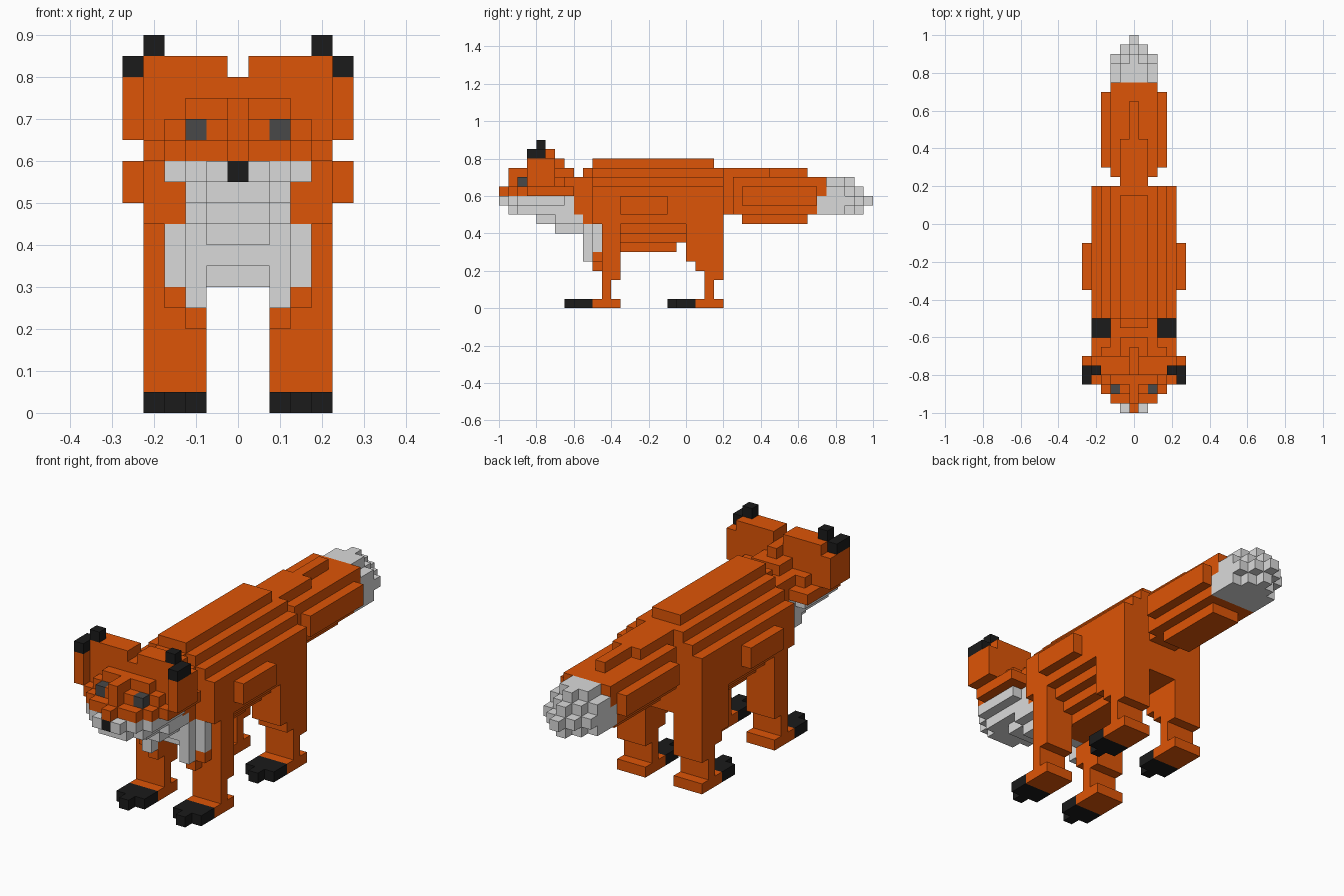
import bpy
import bmesh

cube = bpy.data.objects.get("Cube")
if cube:
    bpy.data.objects.remove(cube, do_unlink=True)

U = 0.05  # block size


def material(name, rgb):
    mat = bpy.data.materials.new(name)
    mat.use_nodes = True
    col = (*rgb, 1.0)
    mat.diffuse_color = col
    bsdf = next(n for n in mat.node_tree.nodes if n.type == 'BSDF_PRINCIPLED')
    bsdf.inputs["Base Color"].default_value = col
    bsdf.inputs["Roughness"].default_value = 0.9
    return mat


MATS = [material("orange_fur", (0.73, 0.09, 0.002)),
        material("white_fur", (0.70, 0.70, 0.70)),
        material("black_fur", (0.011, 0.011, 0.011)),
        material("grey_eye", (0.065, 0.065, 0.065))]
O, W, K, E = range(4)

# Each box: colour, first and last column out from the middle, y range, z range

# Torso: each wider layer is one block shorter at top and bottom
body = [(O, 0, a, -10, 4, 5 + a, 17 - a) for a in (2, 3, 4)]
body += [
    (O, 0, 1, -10, 3, 12, 16), (O, 0, 1, -9, -1, 6, 8),       # spine, belly
    (O, 5, 5, -7, -2, 10, 12),                                # flank
    (O, 0, 1, -11, -10, 9, 15), (O, 0, 2, -11, -10, 9, 14),   # neck root
    (W, 0, 3, -10, -9, 6, 9), (W, 0, 1, -11, -10, 7, 9),      # chest
    (W, 2, 2, -11, -10, 5, 9),
    (O, 3, 3, -10, -9, 5, 6), (O, 2, 2, -10, -9, 4, 6),
]

head = [
    (O, 0, 2, -12, -10, 10, 14),                              # neck
    (O, 0, 4, -17, -12, 12, 13), (O, 0, 2, -17, -12, 13, 14), # skull
    (O, 0, 3, -17, -13, 13, 14), (O, 0, 1, -14, -12, 14, 15),
    (O, 0, 0, -14, -13, 15, 16), (O, 0, 4, -16, -14, 13, 16),
    (O, 0, 2, -17, -16, 14, 15),                              # brow
    (O, 0, 3, -18, -17, 12, 13), (O, 0, 1, -18, -17, 13, 14), # face
    (O, 0, 0, -19, -17, 12, 15), (O, 0, 2, -19, -18, 12, 13),
    (O, 0, 0, -20, -19, 12, 13),
    (E, 2, 2, -18, -17, 13, 14),                              # eyes
]

ears = [
    (O, 1, 4, -16, -14, 16, 17), (O, 5, 5, -17, -14, 13, 16),
    (K, 5, 5, -17, -15, 16, 17), (K, 4, 4, -16, -15, 17, 18),
]

muzzle = [
    (W, 1, 1, -20, -19, 11, 12), (W, 0, 2, -19, -18, 11, 12),
    (W, 0, 1, -19, -18, 10, 11), (W, 0, 3, -18, -13, 11, 12),
    (W, 0, 2, -18, -14, 10, 11), (W, 0, 1, -16, -14, 9, 10),  # jaw
    (W, 0, 2, -14, -12, 9, 12), (W, 0, 1, -14, -11, 8, 9),
    (W, 0, 2, -12, -11, 9, 10),
    (K, 0, 0, -20, -19, 11, 12),                              # nose
]

tail = [
    (O, 0, 1, 4, 9, 10, 15), (O, 0, 0, 9, 13, 14, 15),
    (O, 0, 2, 5, 15, 10, 14), (O, 0, 3, 6, 14, 11, 13),
    (O, 0, 1, 6, 13, 9, 10),
    (W, 0, 2, 14, 17, 10, 12), (W, 0, 2, 15, 17, 12, 13),     # white tip
    (W, 0, 1, 15, 17, 13, 14), (W, 0, 0, 17, 18, 13, 14),
]
for s in range(3):  # tip tapers block by block
    tail += [(W, 0, 2 - s, 17 + s, 18 + s, 11, 12),
             (W, 0, 1 - s, 17 + s, 18 + s, 10, 13)]


def leg(y):
    """Foot with toes, shin and upper leg; y is where the toes begin."""
    return [
        (O, 2, 4, y, y + 3, 0, 1),
        (K, 2, 4, y - 2, y, 0, 1), (K, 3, 3, y - 3, y - 2, 0, 1),
        (O, 2, 4, y + 1, y + 2, 1, 3), (O, 2, 4, y + 1, y + 3, 3, 10),
    ]


front_leg = leg(-10)
hind_leg = leg(1) + [(O, 2, 4, 1, 2, 4, 10), (O, 2, 4, 0, 1, 5, 10)]  # thigh


def fill(boxes, sides=(1, -1)):
    """Fill grid blocks; later boxes recolour earlier ones."""
    cells = {}
    for col, a, b, y0, y1, z0, z1 in boxes:
        for s in sides:
            for i in range(a, b + 1):
                for j in range(y0, y1):
                    for k in range(z0, z1):
                        cells[(s * i, j, k)] = col
    return cells


def corners(cell, axis, sign):
    """Four corners of one block face, wound outwards."""
    u, v = (axis + 1) % 3, (axis + 2) % 3
    loop = []
    for du, dv in ((0, 0), (1, 0), (1, 1), (0, 1)):
        p = list(cell)
        p[axis] += sign > 0
        p[u] += du
        p[v] += dv
        loop.append(tuple(p))
    return loop if sign > 0 else loop[::-1]


def build(name, cells, solid):
    """Make one object from the outer faces of its blocks."""
    bm = bmesh.new()
    verts = {}
    for cell, col in cells.items():
        for axis in range(3):
            for sign in (1, -1):
                near = list(cell)
                near[axis] += sign
                if tuple(near) in solid:
                    continue
                loop = []
                for p in corners(cell, axis, sign):
                    if p not in verts:
                        verts[p] = bm.verts.new(((p[0] - 0.5) * U, p[1] * U, p[2] * U))
                    loop.append(verts[p])
                bm.faces.new(loop).material_index = col
    mesh = bpy.data.meshes.new(name)
    bm.to_mesh(mesh)
    bm.free()
    for mat in MATS:
        mesh.materials.append(mat)
    bpy.context.collection.objects.link(bpy.data.objects.new(name, mesh))


parts = {
    "body": fill(body),
    "head": fill(head),
    "ears": fill(ears),
    "muzzle": fill(muzzle),
    "tail": fill(tail),
    "front_leg_left": fill(front_leg, (1,)),
    "front_leg_right": fill(front_leg, (-1,)),
    "hind_leg_left": fill(hind_leg, (1,)),
    "hind_leg_right": fill(hind_leg, (-1,)),
}

# Earlier parts keep any block that two parts share
solid = set()
for name, cells in parts.items():
    parts[name] = {c: m for c, m in cells.items() if c not in solid}
    solid |= set(cells)

for name, cells in parts.items():
    build(name, cells, solid)
